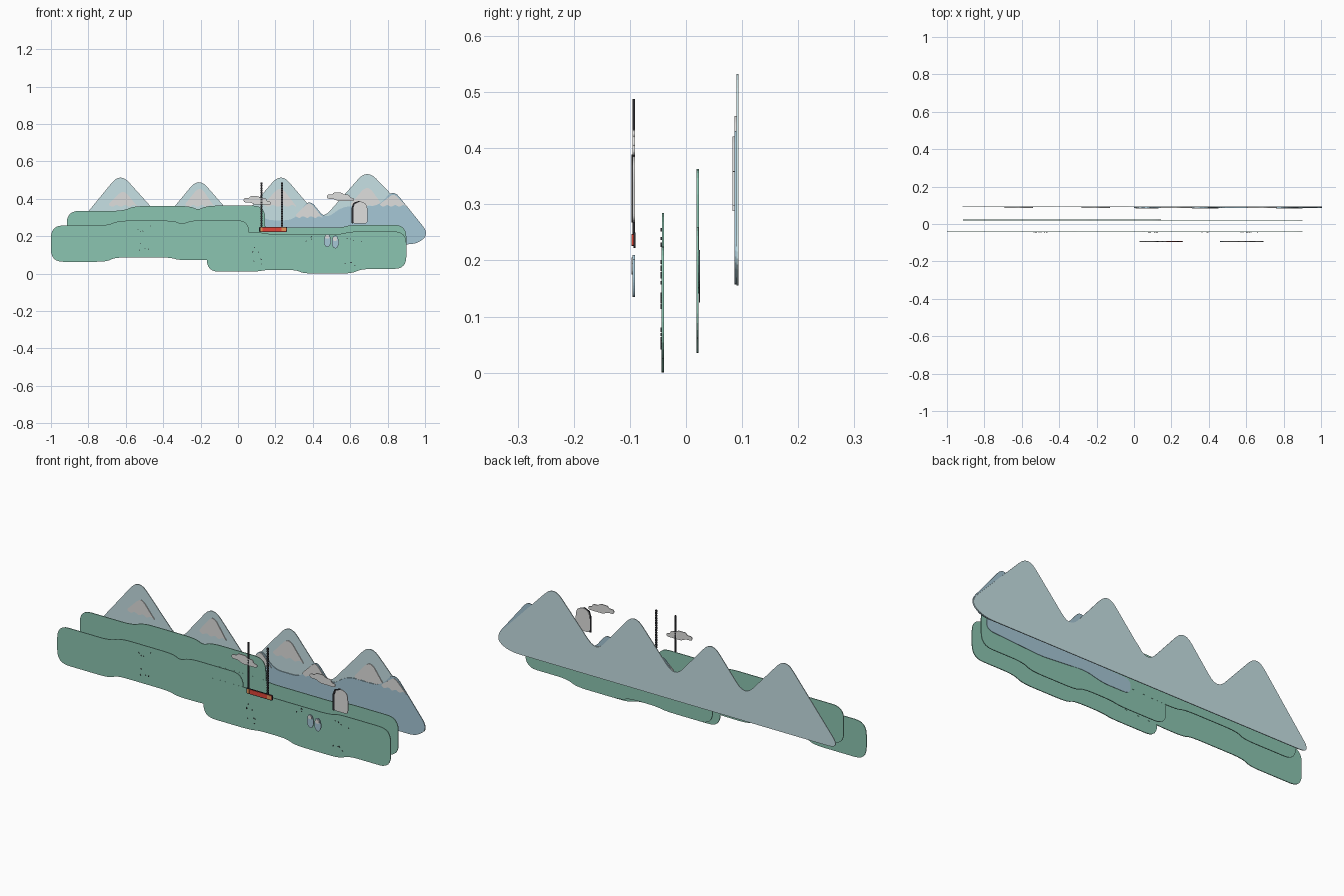
import bpy, bmesh, random
from mathutils import Vector

if "Cube" in bpy.data.objects:
    bpy.data.objects.remove(bpy.data.objects["Cube"], do_unlink=True)

THICK = 0.004
BACK, MIDDLE, FRONT, NEAR = 0.092, 0.021, -0.041, -0.093


def material(name, red, green, blue):
    mat = bpy.data.materials.new(name)
    mat.use_nodes = True
    color = (red, green, blue, 1)
    mat.diffuse_color = color
    mat.node_tree.nodes["Principled BSDF"].inputs["Base Color"].default_value = color
    return mat


meadow = material("meadow green", .26, .56, .44)
haze = material("pale mountain blue", .57, .75, .78)
slope_blue = material("lower slope blue", .38, .57, .67)
snow = material("snow grey", .74, .74, .73)
red_paint = material("bench red", .75, .06, .04)
orange_paint = material("bench orange", .8, .3, .1)
charcoal = material("charcoal", .025, .025, .03)


def rounded(points, radius, steps=6):
    """Replace each corner of a closed outline by a short curve."""
    if radius == 0:
        return [Vector(p) for p in points]
    result = []
    count = len(points)
    for i in range(count):
        corner = Vector(points[i])
        before = Vector(points[i - 1]) - corner
        after = Vector(points[(i + 1) % count]) - corner
        start = corner + before.normalized() * min(radius, before.length * .48)
        end = corner + after.normalized() * min(radius, after.length * .48)
        for s in range(steps + 1):
            t = s / steps
            result.append(start.lerp(corner, t).lerp(corner.lerp(end, t), t))
    return result


def plate(name, outlines, y, mat, radius=0.0, thick=THICK):
    """Upright thin board cut to one or more outlines in x and z."""
    bm = bmesh.new()
    for outline in outlines:
        face = bm.faces.new([bm.verts.new((p.x, y - thick / 2, p.y))
                             for p in rounded(outline, radius)])
        grown = bmesh.ops.extrude_face_region(bm, geom=[face])
        moved = [g for g in grown["geom"] if isinstance(g, bmesh.types.BMVert)]
        bmesh.ops.translate(bm, verts=moved, vec=(0, thick, 0))
    bmesh.ops.recalc_face_normals(bm, faces=bm.faces)
    mesh = bpy.data.meshes.new(name)
    bm.to_mesh(mesh)
    bm.free()
    mesh.materials.append(mat)
    obj = bpy.data.objects.new(name, mesh)
    bpy.context.collection.objects.link(obj)
    return obj


def shifted(points, dx, dz):
    return [(x + dx, z + dz) for x, z in points]


def box(left, right, low, high):
    return [(left, low), (right, low), (right, high), (left, high)]


# Mountain range at the back
plate("mountain_range", [[
    (-.945, .155), (-.63, .54), (-.4, .285), (-.21, .515), (0, .275),
    (.23, .54), (.447, .285), (.69, .558), (1.025, .21), (.95, .155)]],
    BACK, haze, .07)

# Darker foothills in front of the range
plate("foothills", [[
    (0, .16), (0, .27), (.07, .375), (.14, .285), (.3, .285), (.38, .4),
    (.47, .29), (.56, .36), (.75, .36), (.83, .45), (1.02, .215), (.96, .157)]],
    BACK - .004, slope_blue, .05)


def snow_cap(x, top, half, low):
    """Pointed cap with a ragged lower edge."""
    teeth = 7
    edge = [(x + half * (1 - 2 * i / teeth), low + (.014 if i % 2 else 0))
            for i in range(teeth + 1)]
    return [(x - half * .25, top - .012), (x, top), (x + half * .25, top - .012)] + edge


# Snow on peaks and foothills
plate("peak_snow", [snow_cap(-.615, .44, .08, .355), snow_cap(-.205, .455, .08, .355),
                    snow_cap(.225, .455, .09, .355), snow_cap(.69, .46, .09, .355)],
      BACK - .003, snow, .01, .005)
plate("foothill_snow", [snow_cap(.07, .353, .065, .285), snow_cap(.38, .378, .075, .295),
                        snow_cap(.83, .424, .075, .355)],
      BACK - .007, snow, .01)

# Two rows of meadow hills, each a raised and a low board
upper_hill = [
    (-1, .257), (-.7, .257), (-.64, .283), (-.34, .283), (-.3, .262),
    (-.25, .285), (.06, .285), (.06, .085), (-.2, .072), (-.32, .072),
    (-.36, .086), (-.66, .086), (-.7, .063), (-1, .063)]
lower_hill = [
    (-.167, .22), (.13, .22), (.17, .21), (.55, .21), (.6, .225), (.9, .225),
    (.9, .025), (.66, .025), (.61, 0), (.35, 0), (.31, .02), (.15, .02),
    (.1, .01), (-.167, .01)]
for label, y, high, low in (("front", FRONT, (0, 0), (0, 0)),
                            ("middle", MIDDLE, (.085, .078), (0, .035))):
    plate(label + "_upper_hill", [shifted(upper_hill, *high)], y, meadow, .065)
    plate(label + "_lower_hill", [shifted(lower_hill, *low)], y - .0004, meadow, .065)

# Blue water behind the middle hill
plate("rear_water", [[(.04, .125), (.2, .125), (.3, .15), (.55, .13), (.87, .15),
                      (.87, .22), (.04, .2)]], MIDDLE + .003, slope_blue, .04, .002)

# Clouds made of overlapping rounded bars
cloud = [(0, .013), (.035, .013), (.06, 0), (.145, 0), (.145, .018), (.125, .018),
         (.12, .035), (.09, .035), (.08, .046), (.035, .046), (.03, .035), (0, .035)]
plate("left_side_clouds", [shifted(cloud, .03, .368), shifted(cloud, .475, .387)],
      NEAR, snow, .012)

# Swing seat with two beaded ropes
plate("bench_back", [box(.113, .262, .222, .25)], NEAR + .001, charcoal, .006)
plate("bench_seat", [box(.125, .258, .226, .247)], NEAR - .001, red_paint, .004)
plate("bench_trim", [box(.12, .132, .226, .247), box(.232, .256, .227, .246)],
      NEAR - .002, orange_paint, .003)
for label, x in (("right", .125), ("left", .235)):
    links = [box(x - .005, x + .005, .24 + i * .0125, .2485 + i * .0125)
             for i in range(20)]
    plate(label + "_rope", [box(x - .003, x + .003, .24, .488)], NEAR, charcoal)
    plate(label + "_rope_links", links, NEAR, charcoal, 0, .005)

# Arched door stone with a dark side
arch = [(.612, .268), (.612, .385), (.692, .385), (.692, .268)]
arch_curve = [(.612, .268), (.612, .35), (.62, .375), (.652, .388),
              (.684, .375), (.692, .35), (.692, .268)]
plate("arch_stone", [arch_curve], NEAR, snow, .015)
plate("arch_shadow", [[(.607, .268), (.607, .35), (.617, .378), (.65, .39),
                       (.65, .384), (.624, .372), (.617, .35), (.617, .268)]],
      NEAR - .003, charcoal, .005, .003)

# Pair of rocks with pale tops
rock = [(0, .02), (.006, .065), (.03, .07), (.042, .03), (.03, 0), (.012, 0)]
plate("rocks", [shifted(rock, .458, .142), shifted(rock, .5, .135)], NEAR, slope_blue, .015)
plate("rock_tops", [shifted(box(.008, .03, .045, .063), .458, .142),
                    shifted(box(.008, .03, .04, .06), .5, .135)],
      NEAR - .002, snow, .008)

# Small scattered grass flecks on the hills
random.seed(4)
flecks = []
for cx, cz in ((-.5, .24), (-.5, .14), (.1, .06), (.08, .13), (.36, .18), (.6, .06), (.62, .18)):
    for _ in range(4):
        x, z = cx + random.uniform(-.04, .04), cz + random.uniform(-.02, .02)
        flecks.append([(x - .003, z), (x + .003, z), (x, z + .006)])
plate("grass_flecks", flecks, FRONT - .003, charcoal, 0, .002)
